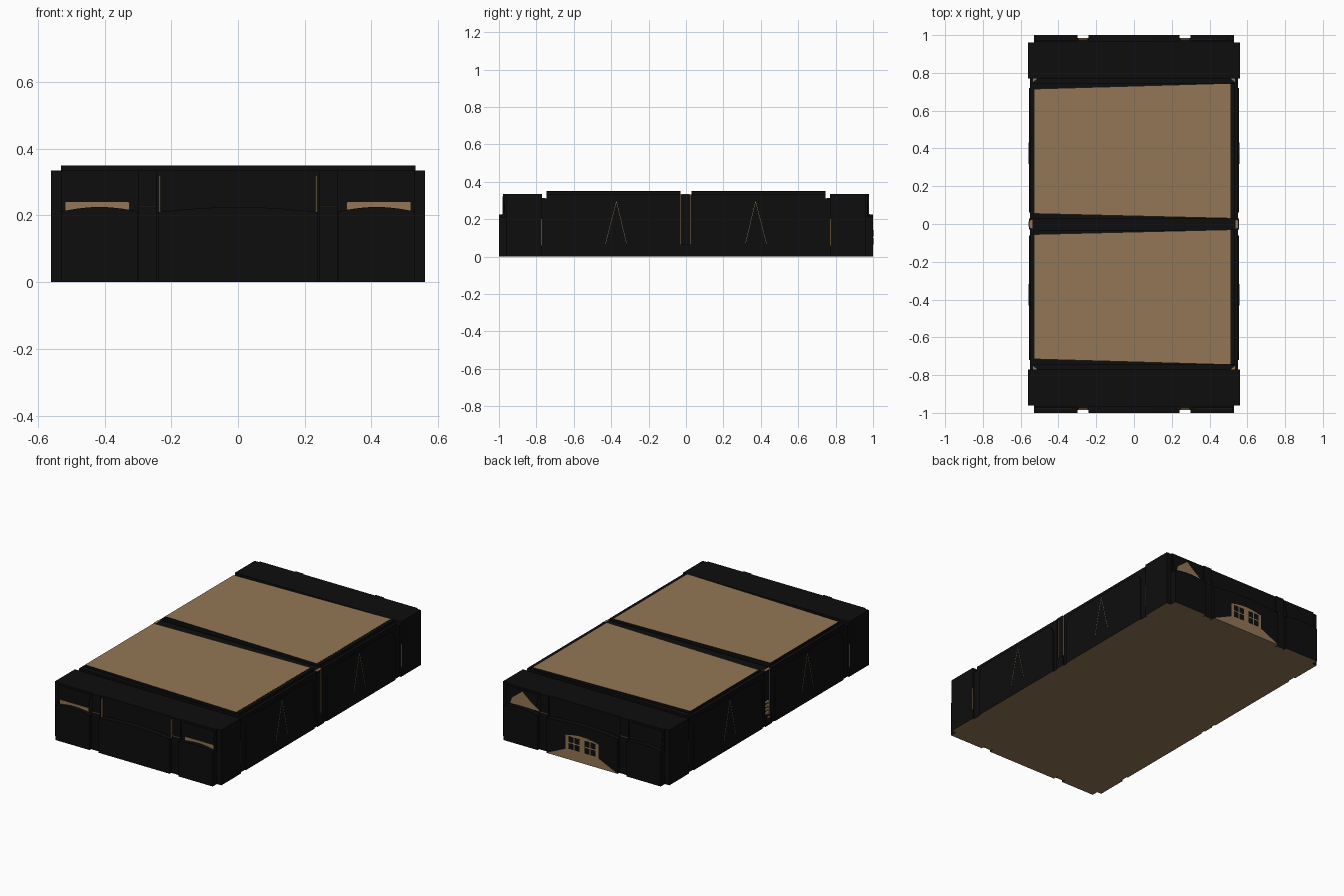
import bpy, bmesh, math
from mathutils import Vector

if "Cube" in bpy.data.objects:
    bpy.data.objects.remove(bpy.data.objects["Cube"])


def material(name, col):
    m = bpy.data.materials.new(name)
    m.diffuse_color = (*col, 1)
    m.use_nodes = True
    m.node_tree.nodes["Principled BSDF"].inputs["Base Color"].default_value = m.diffuse_color
    return m


BLACK = material("near black", (0.004, 0.004, 0.004))
TAN = material("tan", (0.29, 0.18, 0.09))


def prism(name, pts, axis, a, b, mat=BLACK, top_tan=False):
    """Extrude a 2D outline along an axis; undersides at ground level are tan."""
    def place(p, d):
        return {'x': (d, p[0], p[1]), 'y': (p[0], d, p[1]), 'z': (p[0], p[1], d)}[axis]
    bm = bmesh.new()
    lo = [bm.verts.new(place(p, a)) for p in pts]
    hi = [bm.verts.new(place(p, b)) for p in pts]
    bm.faces.new(lo)
    bm.faces.new(hi)
    n = len(pts)
    for i in range(n):
        j = (i + 1) % n
        bm.faces.new((lo[i], lo[j], hi[j], hi[i]))
    bmesh.ops.recalc_face_normals(bm, faces=bm.faces)
    for f in bm.faces:
        ground = f.normal.z < -0.9 and f.calc_center_median().z < 0.01
        if ground or (top_tan and f.normal.z > 0.9):
            f.material_index = 1
    me = bpy.data.meshes.new(name)
    bm.to_mesh(me)
    bm.free()
    me.materials.append(mat)
    me.materials.append(TAN)
    ob = bpy.data.objects.new(name, me)
    bpy.context.collection.objects.link(ob)
    return ob


def box(name, x0, x1, y0, y1, z0, z1, mat=BLACK):
    return prism(name, [(x0, y0), (x1, y0), (x1, y1), (x0, y1)], 'z', z0, z1, mat)


def strip(name, p, q, w, x):
    """Thin tan seam lying on a side wall."""
    p, q = Vector(p), Vector(q)
    d = (q - p).normalized()
    n = Vector((-d.y, d.x)) * w / 2
    prism(name, [p - n, q - n, q + n, p + n], 'x', x - 0.001, x + 0.001, TAN)


def arch(x0, x1, z, rise, n=10):
    top = [(x1 + (x0 - x1) * i / n, z + rise * math.sin(math.pi * i / n)) for i in range(n + 1)]
    return [(x0, 0), (x1, 0)] + top


# main body
box("building_core", -0.535, 0.535, -0.96, 0.96, 0, 0.31)

for s, label in ((-1, "front"), (1, "back")):
    # end blocks and trapezoid roof slabs
    box(label + "_block", -0.56, 0.56, *sorted((s * 0.77, s * 0.96)), 0, 0.335)
    box(label + "_wall", -0.53, 0.53, *sorted((s * 0.955, s * 0.97)), 0, 0.335)
    prism(label + "_roof", [(-0.53, s * 0.055), (0.51, s * 0.03), (0.51, s * 0.745), (-0.53, s * 0.715)],
          'z', 0.31, 0.35, top_tan=True)
    box(label + "_roof_rim", 0.51, 0.532, *sorted((s * 0.03, s * 0.745)), 0.31, 0.349)
    box(label + "_roof_edge", -0.532, 0.532, *sorted((s * 0.715, s * 0.747)), 0.30, 0.335)

    # lower end panels with shallow arched tops
    ya, yb = s * 0.965, s * 1.0
    prism(label + "_centre_panel", arch(-0.24, 0.24, 0.21, 0.015), 'y', ya, yb)
    for t in (-1, 1):
        prism(label + "_side_panel", arch(*sorted((t * 0.30, t * 0.53)), 0.212, 0.013), 'y', ya, yb)
        x0, x1 = sorted((t * 0.242, t * 0.298))
        box(label + "_pier", x0, x1, *sorted((s * 0.96, s * 0.978)), 0, 0.335)
        box(label + "_pier_ledge", x0, x1, *sorted((s * 0.965, s * 0.985)), 0, 0.225)
        box(label + "_ledge_top", x0 + 0.003, x1 - 0.003, *sorted((s * 0.978, s * 0.983)), 0.224, 0.227, TAN)
        # raised upper panels
        prism(label + "_upper_panel", [(t * 0.34, 0.2), (t * 0.515, 0.2), (t * 0.525, 0.325), (t * 0.31, 0.325)],
              'y', s * 0.968, s * 0.974)
        # tan corner pieces by the roof
        prism(label + "_roof_corner", [(t * 0.535, s * 0.772), (t * 0.51, s * 0.772), (t * 0.535, s * 0.75)],
              'z', 0.305, 0.312, TAN)

    # side walls between the piers
    for t in (-1, 1):
        x0, x1 = sorted((t * 0.53, t * 0.55))
        box(label + "_side_wall", x0, x1, *sorted((s * 0.03, s * 0.745)), 0, 0.333)
        # rounded relief panel
        c = [(0.06, 0), (0.72, 0)]
        for cy, a0 in ((0.66, 0), (0.12, 90)):
            for k in range(6):
                a = math.radians(a0 + 18 * k)
                c.append((cy + 0.06 * math.cos(a), 0.25 + 0.06 * math.sin(a)))
        prism(label + "_side_panel_relief", [(s * y, z) for y, z in c], 'x', t * 0.548, t * 0.557)
        box(label + "_corner_infill", x0, x1, *sorted((s * 0.745, s * 0.77)), 0, 0.31)
        strip(label + "_corner_seam", (s * 0.773, 0.06), (s * 0.773, 0.2), 0.006, t * 0.56)
        strip(label + "_gable_seam_a", (s * 0.372, 0.295), (s * 0.43, 0.07), 0.002, t * 0.557)
        strip(label + "_gable_seam_b", (s * 0.372, 0.295), (s * 0.318, 0.07), 0.002, t * 0.557)

# middle cross beam and its side recesses
box("cross_beam", -0.535, 0.535, -0.035, 0.03, 0.3, 0.333)
for t in (-1, 1):
    box("side_recess_back", *sorted((t * 0.53, t * 0.542)), -0.03, 0.03, 0, 0.333)
    box("side_recess_sill", *sorted((t * 0.53, t * 0.557)), -0.03, 0.03, 0, 0.065)
    box("side_recess_ledge", *sorted((t * 0.537, t * 0.552)), -0.025, 0.02, 0.332, 0.335, TAN)
    for y in (-0.028, 0.023):
        strip("side_recess_seam", (y, 0.065), (y, 0.33), 0.003, t * 0.543)
for k in range(5):
    box("left_vent_slat", -0.559, -0.541, -0.012, 0.012, 0.045 + k * 0.022, 0.057 + k * 0.022, TAN)

# front tan window bands and seams
for t in (-1, 1):
    x0, x1 = sorted((t * 0.325, t * 0.518))
    box("front_window_band", x0, x1, -0.976, -0.972, 0.205, 0.24, TAN)
    x0, x1 = sorted((t * 0.232, t * 0.237))
    box("front_pier_seam", x0, x1, -0.98, -0.97, 0.21, 0.32, TAN)

# back doorway with panes, low side wedges and peaked window
prism("back_doorway", arch(-0.11, 0.11, 0.145, 0.015), 'y', 0.999, 1.001, TAN)
for t in (-1, 1):
    prism("back_door_wedge", [(t * 0.11, 0.0), (t * 0.24, 0.0), (t * 0.11, 0.06)], 'y', 0.999, 1.0008, TAN)
    for i in range(2):
        for j in range(2):
            x = t * (0.033 + i * 0.042)
            box("back_door_pane", x - 0.017, x + 0.017, 1.0, 1.0016, 0.065 + j * 0.042, 0.1 + j * 0.042)
prism("back_peaked_window", [(0.3, 0.225), (0.5, 0.225), (0.49, 0.26), (0.42, 0.315), (0.36, 0.265)],
      'y', 0.973, 0.976, TAN)
